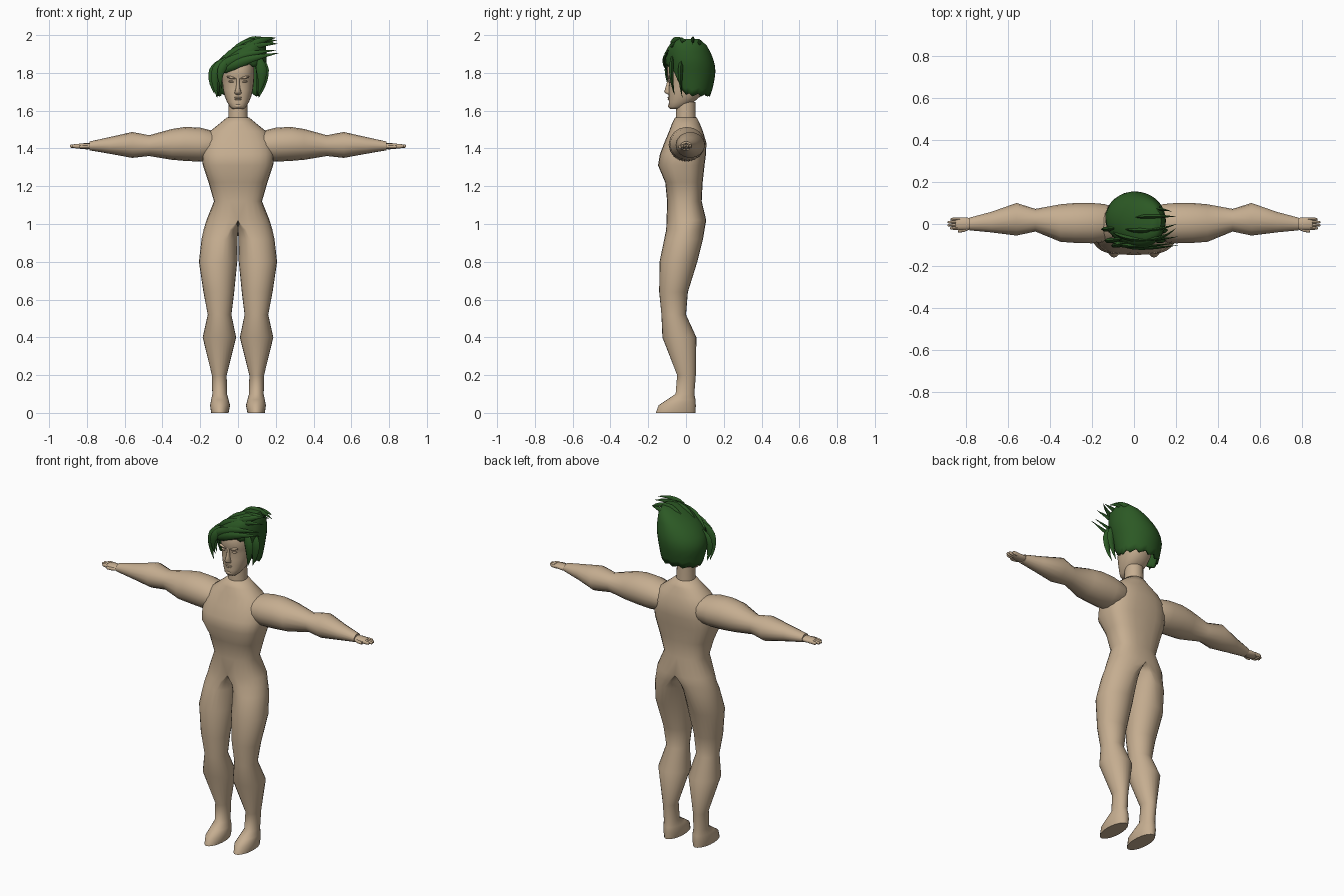
import bpy, bmesh
from math import sin, cos, pi, copysign
from mathutils import Vector

if "Cube" in bpy.data.objects:
    bpy.data.objects.remove(bpy.data.objects["Cube"])


def material(name, rgb):
    m = bpy.data.materials.new(name)
    m.use_nodes = True
    m.diffuse_color = (*rgb, 1)
    m.node_tree.nodes["Principled BSDF"].inputs["Base Color"].default_value = (*rgb, 1)
    return m


skin = material("tan skin", (0.56, 0.42, 0.28))
green = material("dark green hair", (0.025, 0.1, 0.018))


def finish(name, bm, mat, mirror=False, angle=None):
    bmesh.ops.recalc_face_normals(bm, faces=bm.faces)
    mesh = bpy.data.meshes.new(name)
    bm.to_mesh(mesh)
    bm.free()
    mesh.materials.append(mat)
    mesh.shade_smooth()
    ob = bpy.data.objects.new(name, mesh)
    bpy.context.collection.objects.link(ob)
    if angle:
        mesh.set_sharp_from_angle(angle=angle)
    if mirror:
        mod = ob.modifiers.new("mirror", "MIRROR")
        mod.use_clip = True
    return ob


def loft(rings, bm=None, caps=True):
    """Skin a list of equal closed rings of points."""
    bm = bm or bmesh.new()
    rows = [[bm.verts.new(p) for p in r] for r in rings]
    n = len(rows[0])
    for a, b in zip(rows, rows[1:]):
        for i in range(n):
            j = (i + 1) % n
            bm.faces.new((a[i], a[j], b[j], b[i]))
    if caps:
        bm.faces.new(rows[0])
        bm.faces.new(rows[-1])
    return bm


def soft(v, e):
    return copysign(abs(v) ** e, v) if abs(v) > 1e-6 else 0.0


def level_ring(z, x0, xp, x1, y0, y1, e=1.0, n=24):
    """Horizontal ring: inner x, x of front and back poles, outer x, front y, back y."""
    pts = []
    for i in range(n):
        a = 2 * pi * i / n
        c, s = soft(cos(a), e), soft(sin(a), e)
        x = xp + (x1 - xp) * c if c > 0 else xp + (xp - x0) * c
        pts.append((x, (y0 + y1) / 2 + (y1 - y0) / 2 * s, z))
    return pts


def side_ring(x, z0, z1, y0, y1, n=16):
    """Ring across the arm axis."""
    return [(x, (y0 + y1) / 2 + (y1 - y0) / 2 * cos(2 * pi * i / n),
             (z0 + z1) / 2 + (z1 - z0) / 2 * sin(2 * pi * i / n)) for i in range(n)]


# Body: one half from sole to neck, leg rings merging into half torso rings
body = [
    (0.0, .05, .095, .142, -.16, .05), (.04, .042, .095, .148, -.145, .052),
    (.07, .05, .095, .142, -.1, .05), (.1, .058, .098, .136, -.055, .044),
    (.2, .06, .1, .138, -.047, .052), (.4, .01, .1, .187, -.125, .055),
    (.52, .035, .1, .16, -.13, 0), (.64, .02, .1, .183, -.142, .01),
    (.8, .004, .105, .207, -.14, .06), (.92, .002, .08, .193, -.115, .09),
    (.97, 0, .045, .182, -.105, .098), (1.02, 0, 0, .167, -.103, .107, .85),
    (1.12, 0, 0, .127, -.1, .083, .8), (1.22, 0, 0, .156, -.11, .088, .75),
    (1.31, 0, 0, .186, -.148, .098, .7), (1.37, 0, 0, .192, -.138, .106, .75),
    (1.43, 0, 0, .185, -.115, .108, .8), (1.49, 0, 0, .15, -.09, .09, .85),
    (1.53, 0, 0, .1, -.075, .074), (1.565, 0, 0, .058, -.057, .057)]
bm = loft([level_ring(*r) for r in body])
inner = [f for f in bm.faces if all(abs(v.co.x) < 1e-4 for v in f.verts)]
bmesh.ops.delete(bm, geom=inner, context="FACES")
bmesh.ops.remove_doubles(bm, verts=bm.verts, dist=1e-5)
finish("body", bm, skin, mirror=True, angle=1.2)

# Arms
arm = [(.08, 1.38, 1.47, -.05, .07), (.14, 1.34, 1.495, -.085, .095),
       (.2, 1.33, 1.51, -.092, .1), (.28, 1.334, 1.514, -.09, .1),
       (.35, 1.34, 1.503, -.085, .094), (.47, 1.36, 1.47, -.036, .072),
       (.56, 1.35, 1.487, -.055, .1), (.68, 1.372, 1.46, -.04, .058),
       (.785, 1.39, 1.437, -.03, .03)]
finish("arm", loft([side_ring(*r) for r in arm]), skin, mirror=True, angle=1.2)

# Hands: palm, four fingers, thumb
bm = loft([side_ring(*r, n=12) for r in [
    (.775, 1.397, 1.427, -.024, .026), (.8, 1.395, 1.428, -.03, .032),
    (.835, 1.398, 1.427, -.029, .031), (.85, 1.402, 1.423, -.026, .028)]])
for y, tip in ((-.02, .878), (-.006, .89), (.009, .888), (.023, .874)):
    loft([side_ring(x, 1.412 - h, 1.412 + h, y - w, y + w, n=8) for x, h, w in
          [(.83, .011, .008), (.86, .011, .008), (tip - .006, .009, .006), (tip, .004, .003)]], bm)
loft([side_ring(x, 1.4, 1.418, y - .007, y + .008, n=8) for x, y in
      [(.785, -.02), (.81, -.031), (.83, -.034), (.84, -.032)]], bm)
finish("hand", bm, skin, mirror=True, angle=1.0)

# Neck
finish("neck", loft([level_ring(z, -r, 0, r, -r - .002, r) for z, r in
                     [(1.54, .053), (1.58, .051), (1.645, .05)]]), skin, angle=1.0)

# Head
head = [(1.608, .028, -.084, -.035), (1.622, .043, -.092, 0), (1.645, .058, -.091, .04),
        (1.675, .07, -.092, .075), (1.71, .079, -.092, .095), (1.745, .083, -.089, .108),
        (1.765, .085, -.094, .113), (1.785, .086, -.1, .117), (1.83, .086, -.1, .12),
        (1.88, .07, -.075, .1), (1.91, .04, -.04, .06)]
finish("head", loft([level_ring(z, -w, 0, w, a, b, .88) for z, w, a, b in head]), skin, angle=1.2)

# Nose
finish("nose", loft([level_ring(z, -w, 0, w, y, -.07, n=10) for z, w, y in
                     [(1.684, .011, -.094), (1.69, .018, -.106), (1.7, .017, -.117),
                      (1.725, .01, -.109), (1.755, .008, -.1), (1.775, .012, -.098)]]),
       skin, angle=1.0)


def ball(bm, centre, size, tilt=0):
    made = bmesh.ops.create_uvsphere(bm, u_segments=12, v_segments=8, radius=1)["verts"]
    for v in made:
        x, y, z = (v.co[k] * size[k] for k in range(3))
        v.co = Vector(centre) + Vector((x, y, z + tilt * x))


# Brows, eyelids and lips
bm = bmesh.new()
ball(bm, (.035, -.089, 1.775), (.026, .012, .007), .2)
ball(bm, (.035, -.083, 1.754), (.016, .009, .006), .1)
finish("brow_and_eyelid", bm, skin, mirror=True)
bm = bmesh.new()
ball(bm, (0, -.09, 1.669), (.023, .008, .004))
ball(bm, (0, -.089, 1.66), (.018, .008, .005))
ball(bm, (0, -.082, 1.625), (.022, .013, .012))
finish("lips_and_chin", bm, skin)

# Hair cap: open over the face, leaning to the left at the crown
shape = [(1.66, 0, .112, -.05, .122), (1.72, 0, .126, -.08, .142), (1.8, 0, .14, -.106, .157),
         (1.86, .02, .133, -.113, .15), (1.92, .052, .098, -.105, .125),
         (1.96, .085, .06, -.08, .1), (1.98, .098, .032, -.04, .07)]


def cap_point(z, a):
    for p, q in zip(shape, shape[1:]):
        if z <= q[0] + 1e-6:
            t = (z - p[0]) / (q[0] - p[0])
            cx, r, y0, y1 = (p[k] + (q[k] - p[k]) * t for k in range(1, 5))
            return (cx + r * cos(a), (y0 + y1) / 2 + (y1 - y0) / 2 * sin(a), z)


def rim(i, a):
    f = min(1, max(0, (-sin(a) - .42) / .35))
    return 1.675 + (.155 - .03 * (cos(a) < -.1)) * f + .008 * (i % 3)


count = 36
rows = []
for t in range(10):
    row = []
    for i in range(count):
        a = 2 * pi * i / count
        low = rim(i, a)
        row.append(cap_point(low + (1.98 - low) * t / 9, a))
    rows.append(row)
bm = loft(rows, caps=False)
bm.verts.ensure_lookup_table()
bm.faces.new(bm.verts[-count:])
cap = finish("hair_cap", bm, green, angle=0.9)
cap.modifiers.new("thickness", "SOLIDIFY").thickness = .012


def lock(bm, a, b, c, width, flat=.5, steps=9):
    """Tapered strand along a curve from a to c, bending toward b."""
    a, b, c = Vector(a), Vector(b), Vector(c)
    rings = []
    for k in range(steps):
        t = k / (steps - 1)
        p = a * (1 - t) ** 2 + b * 2 * t * (1 - t) + c * t * t
        d = ((b - a) * (1 - t) + (c - b) * t).normalized()
        u = d.cross(Vector((0, 1, 0))).normalized()
        v = d.cross(u)
        w = width * max(.03, min(1, .45 + 1.6 * t) * (1 - t ** 2.2))
        rings.append([p + u * w * cos(pi * i / 3) + v * w * flat * sin(pi * i / 3)
                      for i in range(6)])
    loft(rings, bm)


# Swept fringe and crown spikes
bm = bmesh.new()
for a, b, c, w in [
        ((-.11, -.07, 1.79), (-.06, -.13, 1.9), (.2, -.09, 1.92), .03),
        ((-.08, -.085, 1.81), (0, -.135, 1.87), (.215, -.1, 1.905), .028),
        ((-.09, -.04, 1.85), (.0, -.1, 1.95), (.21, -.06, 1.955), .032),
        ((-.05, -.02, 1.89), (.06, -.05, 1.99), (.205, .0, 1.97), .03),
        ((.0, .03, 1.92), (.09, .04, 2.01), (.2, .035, 1.95), .028),
        ((.03, -.07, 1.92), (.12, -.09, 1.985), (.2, -.02, 1.985), .022),
        ((.02, .08, 1.9), (.1, .08, 1.98), (.18, .06, 1.96), .026)]:
    lock(bm, a, b, c, w)
finish("hair_spikes", bm, green, angle=0.9)

# Locks hanging beside the face
bm = bmesh.new()
for a, b, c, w in [
        ((-.06, -.07, 1.87), (-.15, -.09, 1.82), (-.11, -.07, 1.67), .032),
        ((-.03, -.085, 1.88), (-.12, -.12, 1.83), (-.085, -.09, 1.715), .026),
        ((-.09, -.02, 1.86), (-.16, -.03, 1.8), (-.125, -.02, 1.69), .03),
        ((.1, -.07, 1.89), (.15, -.09, 1.8), (.105, -.06, 1.68), .032),
        ((.11, -.02, 1.88), (.16, -.04, 1.8), (.11, -.02, 1.67), .034)]:
    lock(bm, a, b, c, w)
finish("hair_side_locks", bm, green, angle=0.9)
